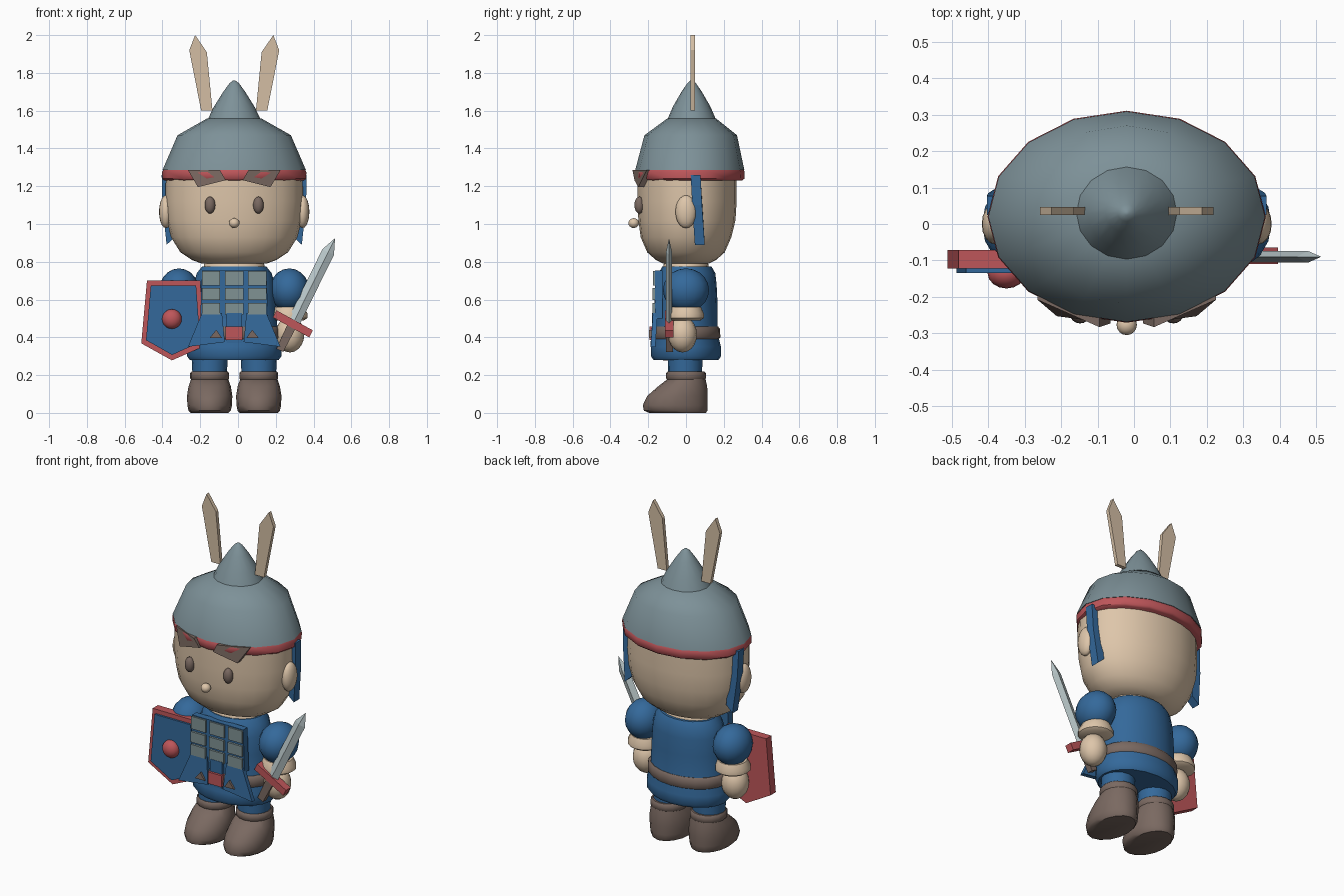
import bpy, bmesh, math

CX = -0.02  # body centre line


def material(name, r, g, b):
    m = bpy.data.materials.new(name)
    lin = [(c / 255 / 12.92 if c < 10 else ((c / 255 + 0.055) / 1.055) ** 2.4) for c in (r, g, b)]
    m.diffuse_color = (*lin, 1)
    return m


SKIN = material("skin", 222, 198, 170)
BLUE = material("blue cloth", 52, 105, 155)
RED = material("red trim", 190, 86, 90)
BROWN = material("brown leather", 122, 105, 97)
STEEL = material("helmet steel", 125, 145, 152)
PLATE = material("armour grey", 128, 146, 148)
SILVER = material("blade silver", 188, 202, 204)
HORN = material("horn tan", 212, 190, 164)


def finish(name, bm, mat, angle):
    bmesh.ops.recalc_face_normals(bm, faces=bm.faces)
    me = bpy.data.meshes.new(name)
    bm.to_mesh(me)
    bm.free()
    me.materials.append(mat)
    ob = bpy.data.objects.new(name, me)
    bpy.context.collection.objects.link(ob)
    if angle:
        bpy.ops.object.select_all(action='DESELECT')
        ob.select_set(True)
        bpy.context.view_layer.objects.active = ob
        bpy.ops.object.shade_smooth_by_angle(angle=math.radians(angle))
    return ob


def loft(name, rings, mat, cx=CX, seg=16, angle=45):
    """Stack of ellipses (z, cy, rx, ry), capped at both ends."""
    bm = bmesh.new()
    loops = []
    for z, cy, rx, ry in rings:
        loops.append([bm.verts.new((cx + rx * math.sin(2 * math.pi * i / seg),
                                    cy + ry * math.cos(2 * math.pi * i / seg), z)) for i in range(seg)])
    for a, b in zip(loops, loops[1:]):
        for i in range(seg):
            j = (i + 1) % seg
            bm.faces.new((a[i], a[j], b[j], b[i]))
    bm.faces.new(loops[0])
    bm.faces.new(loops[-1])
    return finish(name, bm, mat, angle)


def ball(name, loc, radii, mat, seg=16, rings=10):
    bm = bmesh.new()
    bmesh.ops.create_uvsphere(bm, u_segments=seg, v_segments=rings, radius=1)
    for v in bm.verts:
        v.co = [l + r * c for l, r, c in zip(loc, radii, v.co)]
    return finish(name, bm, mat, 60)


def prism(name, pts, y, depth, mat):
    """Outline of (x, z) or (x, z, y offset), extruded backwards by depth."""
    bm = bmesh.new()
    pts = [(p[0], p[1], y + (p[2] if len(p) > 2 else 0)) for p in pts]
    f = [bm.verts.new((x, yy, z)) for x, z, yy in pts]
    b = [bm.verts.new((x, yy + depth, z)) for x, z, yy in pts]
    bm.faces.new(f)
    bm.faces.new(b[::-1])
    for i in range(len(pts)):
        j = (i + 1) % len(pts)
        bm.faces.new((f[i], f[j], b[j], b[i]))
    return finish(name, bm, mat, 0)


def rect(x0, x1, z0, z1):
    return [(x0, z0), (x1, z0), (x1, z1), (x0, z1)]


def mirrored(pts, s):
    return [(CX + s * (p[0] - CX), *p[1:]) for p in pts]


# Head and helmet
loft("head", [(0.79, 0, 0.17, 0.12), (0.81, 0, 0.225, 0.16), (0.85, 0, 0.285, 0.205),
              (0.93, 0, 0.335, 0.24), (1.02, 0.005, 0.357, 0.257), (1.12, 0.005, 0.364, 0.263),
              (1.25, 0.005, 0.362, 0.263)], SKIN, seg=24)
loft("helmet_band", [(1.23, 0.02, 0.368, 0.278), (1.24, 0.02, 0.38, 0.289),
                     (1.275, 0.02, 0.382, 0.291), (1.288, 0.02, 0.375, 0.284)], RED)
loft("helmet_dome", [(1.285, 0.02, 0.38, 0.289), (1.47, 0.025, 0.30, 0.245),
                     (1.558, 0.03, 0.145, 0.13)], STEEL, angle=50)
loft("helmet_spike", [(1.55, 0.03, 0.142, 0.13), (1.62, 0.03, 0.108, 0.1), (1.70, 0.03, 0.058, 0.054),
                      (1.745, 0.03, 0.025, 0.023), (1.76, 0.03, 0.006, 0.006)], STEEL, angle=50)

# Nose, neck
ball("nose", (CX, -0.277, 1.005), (0.028, 0.028, 0.026), SKIN)
loft("neck", [(0.74, 0, 0.165, 0.12), (0.785, 0, 0.16, 0.12), (0.80, 0, 0.15, 0.11)], SKIN)

# Torso, collar to hem, and belt
loft("tunic", [(0.28, 0, 0.235, 0.172), (0.30, 0, 0.25, 0.185), (0.35, 0, 0.25, 0.185),
               (0.42, 0, 0.23, 0.168), (0.58, 0, 0.222, 0.167), (0.68, 0, 0.215, 0.162),
               (0.74, 0.005, 0.198, 0.15), (0.775, 0.005, 0.17, 0.13)], BLUE, seg=20)
loft("belt", [(0.388, 0, 0.235, 0.172), (0.40, 0, 0.246, 0.182),
              (0.445, 0, 0.243, 0.18), (0.457, 0, 0.23, 0.17)], BROWN, seg=20)

# Paired parts
for side, s in (("left", -1), ("right", 1)):
    x = lambda d: CX + s * d
    prism(f"{side}_horn", mirrored([(0.095, 1.60), (0.155, 1.60), (0.218, 1.92), (0.187, 2.0),
                                    (0.125, 1.91)], s), 0.025, 0.022, HORN)
    ball(f"{side}_ear", (x(0.362), 0, 1.065), (0.036, 0.056, 0.087), SKIN)
    prism(f"{side}_helmet_strap", mirrored([(0.31, 1.26), (0.364, 1.26), (0.36, 1.1, 0.008), (0.338, 0.89, 0.022),
                                            (0.295, 0.93, 0.02)], s), 0.025, 0.052, BLUE)
    ball(f"{side}_eye", (x(0.128), -0.247, 1.10), (0.028, 0.026, 0.045), BROWN)
    prism(f"{side}_brow", mirrored([(0.225, 1.285, 0.075), (0.172, 1.195, 0.03), (0.025, 1.232, 0.01),
                                    (0.055, 1.285, 0.0)], s), -0.283, 0.03, BROWN)
    ball(f"{side}_sleeve", (x(0.292), 0, 0.65), (0.105, 0.122, 0.115), BLUE)
    loft(f"{side}_cuff", [(0.49, -0.002, 0.08, 0.08), (0.502, -0.002, 0.098, 0.096),
                          (0.525, -0.002, 0.098, 0.096), (0.56, 0, 0.08, 0.08)], SKIN, cx=x(0.29))
    ball(f"{side}_hand", (x(0.295), -0.018, 0.415), (0.076, 0.076, 0.095), SKIN)
    loft(f"{side}_leg", [(0.18, -0.005, 0.09, 0.09), (0.30, -0.005, 0.096, 0.092)], BLUE, cx=x(0.13))
    loft(f"{side}_boot", [(0.0, -0.045, 0.1, 0.15), (0.012, -0.055, 0.112, 0.168),
                          (0.04, -0.057, 0.118, 0.172), (0.09, -0.045, 0.12, 0.16),
                          (0.14, -0.018, 0.112, 0.13), (0.18, 0.003, 0.098, 0.1)], BROWN, cx=x(0.13))
    loft(f"{side}_boot_cuff", [(0.172, 0, 0.095, 0.095), (0.182, 0, 0.103, 0.105),
                               (0.21, 0, 0.103, 0.105), (0.22, 0, 0.095, 0.097)], BROWN, cx=x(0.13))
    # Side apron flap with a small stud
    prism(f"{side}_apron_flap", mirrored([(0.045, 0.53), (0.15, 0.53), (0.225, 0.35, -0.012),
                                          (0.03, 0.375, -0.012)], s), -0.175, 0.025, BLUE)
    prism(f"{side}_flap_stud", mirrored([(0.045, 0.397), (0.11, 0.397), (0.075, 0.44)], s),
          -0.195, 0.02, BROWN)

# Chest apron, armour plates and buckle
prism("chest_apron", [(-0.20, 0.50), (0.16, 0.50), (0.15, 0.755), (-0.19, 0.755)], -0.165, 0.04, BLUE)
prism("centre_flap", rect(-0.06, 0.02, 0.37, 0.53), -0.18, 0.03, BLUE)
prism("belt_buckle", rect(-0.065, 0.025, 0.387, 0.457), -0.194, 0.03, RED)
for row, (z0, z1) in enumerate(((0.675, 0.75), (0.597, 0.66), (0.52, 0.583))):
    for col in (-1, 0, 1):
        c = CX + col * 0.122
        prism(f"armour_plate_{row}_{col + 1}", rect(c - 0.048, c + 0.048, z0, z1),
              -0.178 + (0.004 if row == 0 else 0), 0.018, PLATE)

# Shield
outline = [(-0.482, 0.70), (-0.20, 0.70), (-0.175, 0.355), (-0.35, 0.278), (-0.512, 0.368)]
prism("shield_rim", outline, -0.122, 0.05, RED)
prism("shield_face", [(-0.345 + 0.85 * (px + 0.345), 0.50 + 0.87 * (pz - 0.50)) for px, pz in outline],
      -0.134, 0.03, BLUE)
ball("shield_boss", (-0.35, -0.135, 0.497), (0.052, 0.042, 0.052), RED)

# Sword, laid out along its own axis
ORIGIN, U = (0.292, 0.475), (0.442, 0.897)


def along(d, w):
    return ORIGIN[0] + d * U[0] + w * U[1], ORIGIN[1] + d * U[1] - w * U[0]


bm = bmesh.new()
tip = bm.verts.new((along(0.502, 0)[0], -0.09, along(0.502, 0)[1]))
sections = []
for d in (0.0, 0.42):
    sections.append([bm.verts.new((along(d, w)[0], -0.09 + dy, along(d, w)[1]))
                     for w, dy in ((-0.034, 0), (0, -0.016), (0.034, 0), (0, 0.016))])
for i in range(4):
    j = (i + 1) % 4
    bm.faces.new((sections[0][i], sections[0][j], sections[1][j], sections[1][i]))
    bm.faces.new((sections[1][i], sections[1][j], tip))
bm.faces.new(sections[0])
finish("sword_blade", bm, SILVER, 0)
prism("sword_guard", [along(-0.02, -0.11), along(0.022, -0.11), along(0.012, 0.11), along(-0.03, 0.11)],
      -0.11, 0.045, RED)
prism("sword_grip", [along(-0.16, -0.02), along(-0.16, 0.02), along(0, 0.025), along(0, -0.025)],
      -0.105, 0.035, BROWN)
